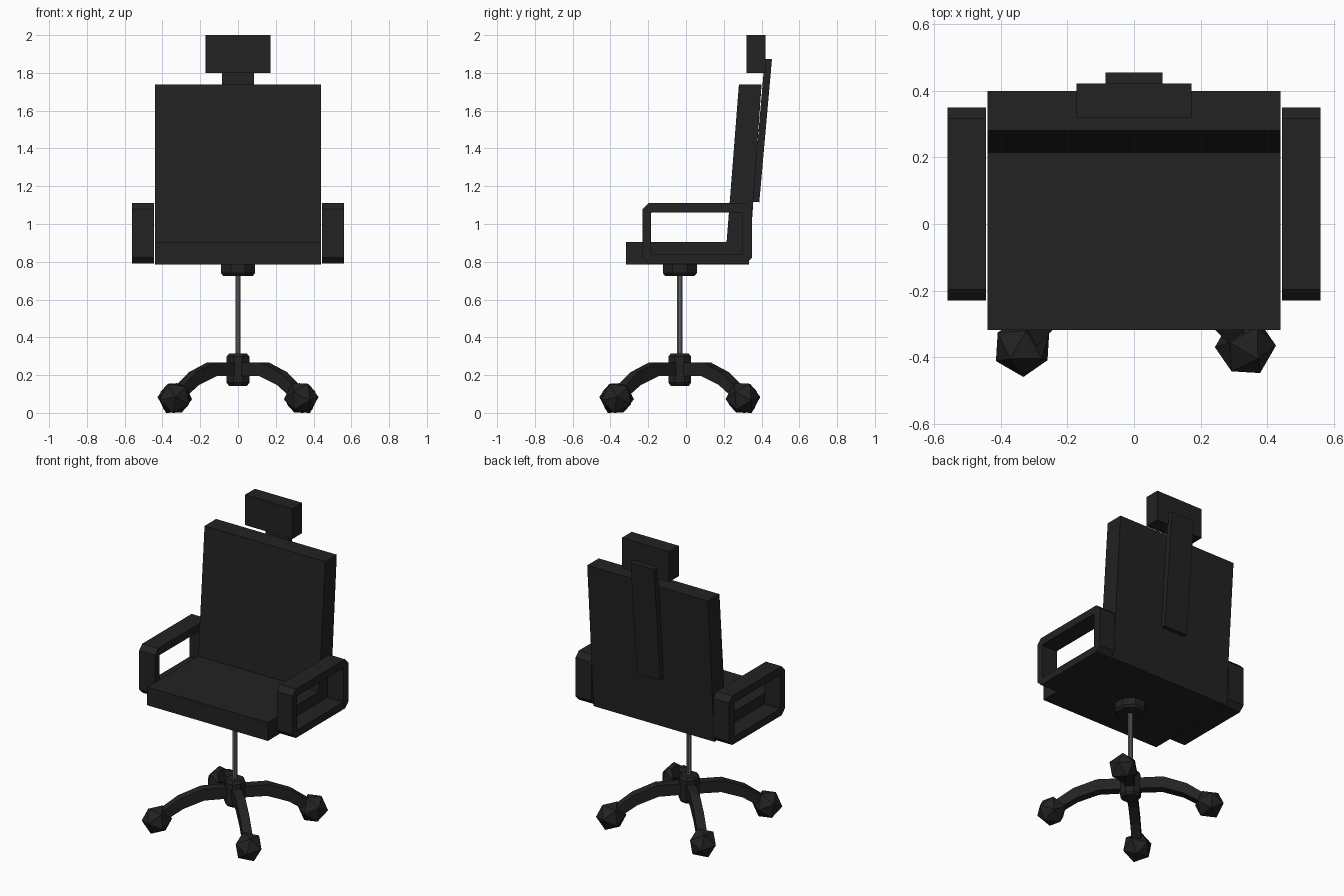
import bpy, bmesh, math
from mathutils import Matrix, Vector

if "Cube" in bpy.data.objects:
    bpy.data.objects.remove(bpy.data.objects["Cube"])


def material(name, rgb):
    m = bpy.data.materials.new(name)
    m.diffuse_color = (*rgb, 1)
    m.use_nodes = True
    m.node_tree.nodes["Principled BSDF"].inputs["Base Color"].default_value = m.diffuse_color
    return m


BLACK = material("black", (0.016, 0.016, 0.016))
STEEL = material("steel grey", (0.13, 0.13, 0.13))
CY = -0.033  # y of the swivel axis


def finish(name, bm, mat):
    bmesh.ops.recalc_face_normals(bm, faces=bm.faces)
    me = bpy.data.meshes.new(name)
    bm.to_mesh(me)
    bm.free()
    me.materials.append(mat)
    ob = bpy.data.objects.new(name, me)
    bpy.context.collection.objects.link(ob)
    return ob


def extrude_yz(name, profile, x0, x1, mat=BLACK):
    """Extrude a closed (y, z) outline along x."""
    bm = bmesh.new()
    f = bm.faces.new([bm.verts.new((x0, y, z)) for y, z in profile])
    ext = bmesh.ops.extrude_face_region(bm, geom=[f])["geom"]
    bmesh.ops.translate(bm, vec=(x1 - x0, 0, 0),
                        verts=[v for v in ext if isinstance(v, bmesh.types.BMVert)])
    return finish(name, bm, mat)


def lathe(name, rings, sides, mat=BLACK):
    """Stack (radius, z) rings around the swivel axis."""
    bm = bmesh.new()
    loops = []
    for r, z in rings:
        R = r / math.cos(math.pi / sides)
        loops.append([bm.verts.new((R * math.cos((i + .5) * math.tau / sides),
                                    CY + R * math.sin((i + .5) * math.tau / sides), z))
                      for i in range(sides)])
    for a, b in zip(loops, loops[1:]):
        for i in range(sides):
            j = (i + 1) % sides
            bm.faces.new((a[i], a[j], b[j], b[i]))
    bm.faces.new(loops[0])
    bm.faces.new(loops[-1])
    return finish(name, bm, mat)


# Seat and leaning backrest in one L-shaped profile
extrude_yz("seat_and_back", [(-0.318, 0.785), (0.333, 0.785), (0.40, 1.738),
                             (0.28, 1.738), (0.215, 0.905), (-0.318, 0.905)], -0.44, 0.44)

# Spine plate and headrest
extrude_yz("spine_plate", [(0.352, 1.118), (0.388, 1.115), (0.455, 1.872), (0.417, 1.875)],
           -0.085, 0.085)
extrude_yz("headrest", [(0.32, 1.80), (0.422, 1.80), (0.422, 2.0), (0.32, 2.0)], -0.172, 0.172)


# Armrests: chamfered rectangular loops
def chamfered(y0, y1, z0, z1, c):
    return [(y0 + c, z0), (y1 - c, z0), (y1, z0 + c), (y1, z1 - c),
            (y1 - c, z1), (y0 + c, z1), (y0, z1 - c), (y0, z0 + c)]


def armrest(name, x0, x1):
    bm = bmesh.new()
    outer = chamfered(-0.23, 0.35, 0.79, 1.112, 0.033)
    inner = chamfered(-0.185, 0.297, 0.838, 1.062, 0.004)
    rings = [[bm.verts.new((x, y, z)) for y, z in p]
             for x, p in ((x0, outer), (x1, outer), (x1, inner), (x0, inner))]
    for k in range(4):
        a, b = rings[k], rings[(k + 1) % 4]
        for i in range(8):
            j = (i + 1) % 8
            bm.faces.new((a[i], a[j], b[j], b[i]))
    finish(name, bm, BLACK)


armrest("armrest_right", 0.444, 0.56)
armrest("armrest_left", -0.56, -0.444)

# Column, seat mount and base hub
lathe("seat_mount", [(0.078, 0.725), (0.09, 0.74), (0.09, 0.79)], 8)
lathe("gas_column", [(0.014, 0.28), (0.014, 0.75)], 8, STEEL)
lathe("base_hub", [(0.048, 0.143), (0.06, 0.16), (0.06, 0.298), (0.048, 0.314)], 8)

# Four arched legs with faceted casters on the diagonals
upper = [(0.0, 0.268), (0.20, 0.268), (0.34, 0.215), (0.48, 0.115)]
lower = [(0.45, 0.065), (0.32, 0.148), (0.19, 0.194), (0.0, 0.196)]
for i, tag in enumerate(("back_right", "back_left", "front_left", "front_right")):
    turn = Matrix.Translation((0, CY, 0)) @ Matrix.Rotation(math.radians(45 + 90 * i - 90), 4, 'Z')
    leg = extrude_yz("leg_" + tag, upper + lower, -0.029, 0.029)
    leg.matrix_world = turn

    bm = bmesh.new()
    bmesh.ops.create_icosphere(bm, subdivisions=1, radius=0.092)
    bmesh.ops.rotate(bm, verts=bm.verts, matrix=Matrix.Rotation(math.radians(-35), 3, 'X'))
    low = min(v.co.z for v in bm.verts)
    bmesh.ops.translate(bm, verts=bm.verts, vec=Vector((0, 0.473, -low)))
    finish("caster_" + tag, bm, BLACK).matrix_world = turn
